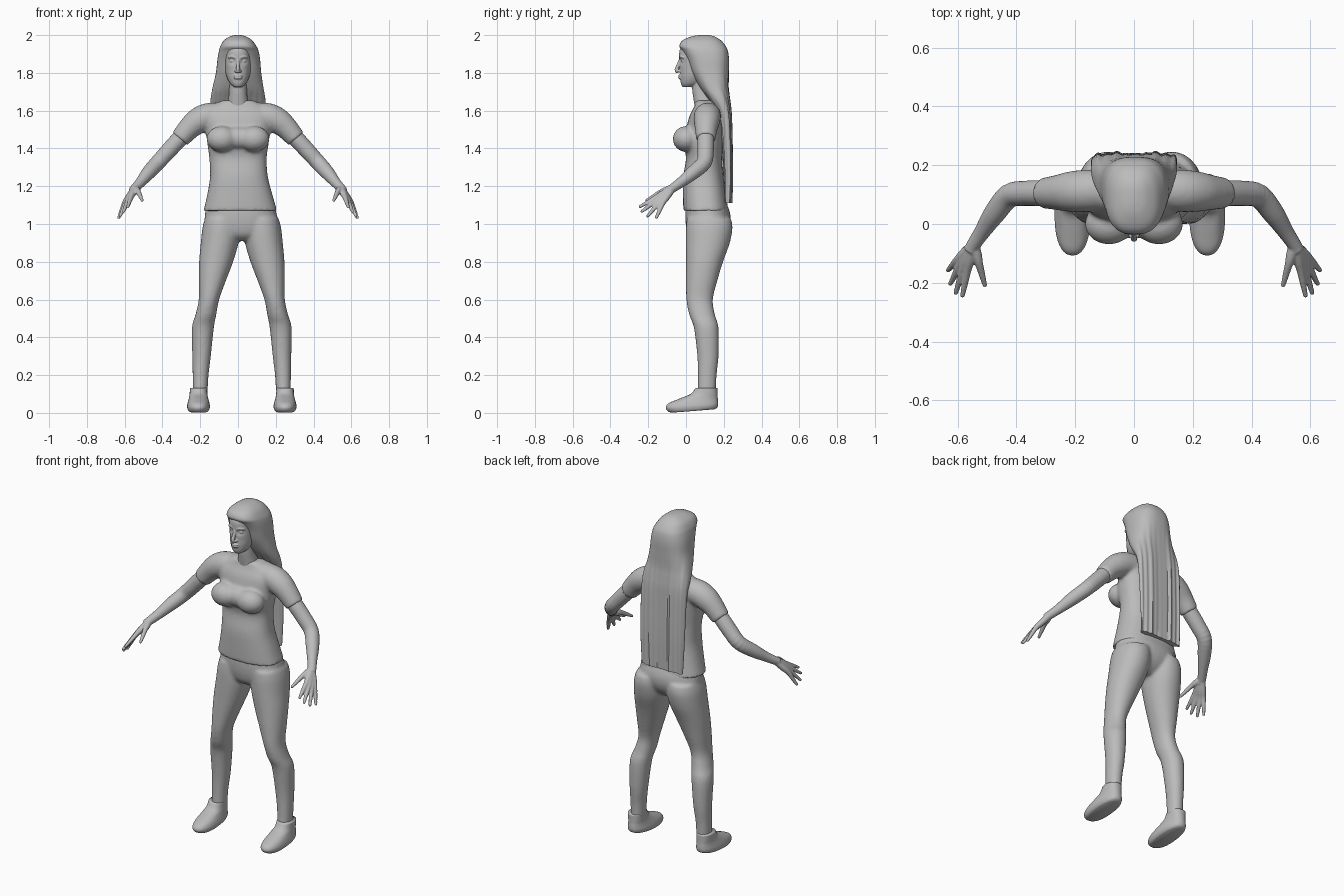
import bpy, bmesh, math
from mathutils import Vector, Matrix

cube = bpy.data.objects.get("Cube")
if cube:
    bpy.data.objects.remove(cube, do_unlink=True)

grey = bpy.data.materials.new("plain_grey")
grey.use_nodes = True
grey.diffuse_color = (0.5, 0.5, 0.5, 1)
grey.node_tree.nodes["Principled BSDF"].inputs["Base Color"].default_value = (0.5, 0.5, 0.5, 1)

LEG_MID = 0.02  # the legs are mirrored about a line slightly to the left


def spline(rows, steps):
    """Catmull-Rom interpolation of rows of numbers."""
    out = []
    for i in range(len(rows) - 1):
        a, b, c, d = (rows[max(0, min(len(rows) - 1, i + k))] for k in (-1, 0, 1, 2))
        for s in range(steps):
            t = s / steps
            out.append([0.5 * (2 * q + (r - p) * t + (2 * p - 5 * q + 4 * r - u) * t * t
                               + (3 * q - p - 3 * r + u) * t ** 3)
                        for p, q, r, u in zip(a, b, c, d)])
    return out + [list(rows[-1])]


def skin(bm, rings):
    """Join rings of points into a closed surface."""
    rings = [[bm.verts.new(p) for p in ring] for ring in rings]
    n = len(rings[0])
    for a, b in zip(rings, rings[1:]):
        for i in range(n):
            j = (i + 1) % n
            bm.faces.new((a[i], a[j], b[j], b[i]))
    bm.faces.new(rings[0])
    bm.faces.new(rings[-1])


def loft(bm, rows, power=2.2, n=40, steps=4, deform=None):
    """Rows are height, centre x, half width, front y, back y."""
    rings = []
    for z, cx, w, front, back in spline(rows, steps):
        ring = []
        for i in range(n):
            a = math.tau * i / n
            c, s = math.cos(a), math.sin(a)
            x = math.copysign(abs(c) ** (2 / power), c) * w
            y = math.copysign(abs(s) ** (2 / power), s) * (back - front) / 2
            p = Vector((cx + x, (front + back) / 2 + y, z))
            ring.append(deform(p, a) if deform else p)
        rings.append(ring)
    skin(bm, rings)


def tube(bm, rows, side=1, n=14, steps=4):
    """Rows are x, y, z, radius."""
    pts = spline(rows, steps)
    rings = []
    for i, (x, y, z, r) in enumerate(pts):
        t = Vector(pts[min(i + 1, len(pts) - 1)][:3]) - Vector(pts[max(i - 1, 0)][:3])
        u = t.cross(Vector((0, 0, 1))).normalized()
        v = t.normalized().cross(u)
        ring = [Vector((x, y, z)) + r * (math.cos(k * math.tau / n) * u + math.sin(k * math.tau / n) * v)
                for k in range(n)]
        rings.append([(p.x * side, p.y, p.z) for p in ring])
    skin(bm, rings)


def ball(bm, centre, radii):
    m = Matrix.Translation(centre) @ Matrix.Diagonal((*radii, 1))
    bmesh.ops.create_uvsphere(bm, u_segments=24, v_segments=16, radius=1, matrix=m)


def finish(name, bm, voxel=0, smooth=4):
    bmesh.ops.recalc_face_normals(bm, faces=bm.faces)
    mesh = bpy.data.meshes.new(name)
    bm.to_mesh(mesh)
    bm.free()
    mesh.materials.append(grey)
    mesh.shade_smooth()
    ob = bpy.data.objects.new(name, mesh)
    bpy.context.collection.objects.link(ob)
    if voxel:
        mod = ob.modifiers.new("merge", 'REMESH')
        mod.mode = 'VOXEL'
        mod.voxel_size = voxel
        mod.use_smooth_shade = True
        mod = ob.modifiers.new("soften", 'SMOOTH')
        mod.factor = 0.5
        mod.iterations = smooth
    return ob


# Head and neck, with eye sockets pressed into the face
def sockets(p, a):
    if p.y < 0.06:
        d = ((abs(p.x) - 0.031) / 0.017) ** 2 + ((p.z - 1.862) / 0.014) ** 2
        p.y += 0.012 * math.exp(-d)
    return p


bm = bmesh.new()
loft(bm, [(1.725, 0, .022, -.018, .04), (1.745, 0, .043, -.027, .08), (1.78, 0, .06, -.031, .12),
          (1.82, 0, .069, -.032, .16), (1.88, 0, .073, -.036, .18), (1.93, 0, .07, -.03, .18),
          (1.97, 0, .045, .01, .14)], n=64, steps=8, deform=sockets)
loft(bm, [(1.6, 0, .065, .05, .17), (1.66, 0, .052, .04, .15), (1.71, 0, .047, .033, .14),
          (1.78, 0, .047, .03, .14)])
tube(bm, [(0, -.028, 1.875, .008), (0, -.04, 1.845, .009), (0, -.051, 1.815, .011), (0, -.042, 1.805, .01)])
for z, r in ((1.785, .006), (1.774, .007)):
    ball(bm, (0, -.033, z), (.023, .009, r))
for s in (1, -1):
    ball(bm, (s * .011, -.038, 1.81), (.009, .009, .007))
    ball(bm, (s * .031, -.014, 1.862), (.013, .011, .007))
    tube(bm, [(.012, -.031, 1.879, .006), (.032, -.027, 1.886, .006), (.052, -.013, 1.88, .005)], s)
finish("head", bm, 0.004, 2)

# Arms and hands
bm = bmesh.new()
wrist = (.545, -.07, 1.19)
fingers = [((.566, -.155, 1.143), (.583, -.243, 1.092)), ((.581, -.153, 1.127), (.606, -.234, 1.066)),
           ((.592, -.14, 1.116), (.624, -.203, 1.042)), ((.6, -.122, 1.112), (.632, -.157, 1.034)),
           ((.527, -.135, 1.168), (.507, -.208, 1.125))]
for s in (1, -1):
    tube(bm, [(.22, .108, 1.54, .042), (.31, .105, 1.45, .044), (.37, .104, 1.385, .043),
              (.425, .095, 1.325, .041), (.475, .035, 1.27, .037), (.515, -.025, 1.222, .028),
              (*wrist, .024), (.555, -.09, 1.178, .024)], s, n=20)
    for knuckle, tip in fingers:
        mid = Vector(knuckle).lerp(Vector(tip), .55)
        tube(bm, [(*wrist, .019), (*Vector(wrist).lerp(Vector(knuckle), .6), .018), (*knuckle, .014),
                  (*mid, .011), (*tip, .008)], s)
        ball(bm, (tip[0] * s, tip[1], tip[2]), (.008, .008, .008))
finish("arms", bm, 0.0045, 2)

# Shirt with short sleeves
bm = bmesh.new()
loft(bm, [(1.07, .012, .195, -.014, .225), (1.15, .01, .174, -.016, .212), (1.25, .005, .153, -.015, .197),
          (1.35, 0, .152, 0, .19), (1.43, 0, .163, -.015, .197), (1.5, 0, .172, 0, .2),
          (1.57, 0, .185, .018, .195), (1.62, 0, .15, .043, .185), (1.655, 0, .08, .052, .165)], power=2.4)
ball(bm, (0, .01, 1.455), (.11, .058, .06))
for s in (1, -1):
    ball(bm, (s * .085, 0, 1.45), (.082, .07, .068))
    tube(bm, [(.08, .118, 1.575, .068), (.16, .113, 1.568, .072), (.215, .11, 1.543, .069),
              (.26, .107, 1.505, .06), (.308, .105, 1.45, .052)], s, n=24)
finish("shirt", bm, 0.009, 6)

# Trousers: pelvis and two legs
bm = bmesh.new()
loft(bm, [(1.11, .012, .178, 0, .215), (1.05, .015, .19, -.004, .235), (.99, .018, .19, 0, .23),
          (.94, .02, .14, .015, .2), (.91, .02, .08, .05, .16)])
leg = [(1.03, .1, .095, .005, .238), (.98, .108, .1, 0, .246), (.9, .117, .1, -.001, .232),
       (.8, .136, .09, 0, .196), (.7, .156, .072, 0, .166), (.6, .174, .054, .002, .142),
       (.52, .19, .055, .017, .153), (.45, .206, .058, .042, .172), (.3, .213, .049, .06, .172),
       (.2, .218, .042, .063, .162), (.11, .22, .039, .062, .158)]
for s in (1, -1):
    loft(bm, [(z, LEG_MID + s * x, w, f, b) for z, x, w, f, b in leg], power=2.1)
finish("trousers", bm, 0.009, 5)

# Shoes, with the heel raised a little
def lift_heel(p, a):
    p.z += .018 * max(0, (p.y + .05) / .22) * max(0, 1 - p.z / .1)
    return p


for s, label in ((1, "left"), (-1, "right")):
    bm = bmesh.new()
    rows = [(.003, .05, -.085, .15), (.012, .057, -.1, .164), (.03, .061, -.107, .17), (.052, .057, -.09, .17),
            (.075, .051, -.035, .168), (.1, .047, .025, .167), (.132, .046, .05, .166)]
    loft(bm, [(z, LEG_MID + s * .229, w, f, b) for z, w, f, b in rows], power=2.3, deform=lift_heel)
    finish(label + "_shoe", bm)


# Long hair: cap around the head running into a flat fall down the back
def strands(p, a):
    if p.y > .1:
        depth = min(1, max(0, (1.85 - p.z) / .3))
        p.y += depth * (.003 * math.sin(p.x * 190) + .002 * math.sin(p.x * 95 + 1) - .006 * math.exp(-(p.x / .04) ** 2))
    return p


bm = bmesh.new()
loft(bm, [(2.0, 0, .015, .07, .12), (1.993, 0, .042, .03, .15), (1.972, 0, .075, -.018, .185),
          (1.942, .002, .095, -.035, .21), (1.915, .004, .105, -.018, .222), (1.87, .004, .113, .005, .228),
          (1.8, .003, .12, .03, .228), (1.72, 0, .135, .075, .228), (1.66, 0, .145, .12, .234),
          (1.6, 0, .146, .16, .24), (1.5, 0, .146, .185, .243), (1.3, 0, .143, .2, .246),
          (1.11, 0, .135, .205, .243)], power=2.6, n=96, steps=5, deform=strands)
hair = finish("hair", bm)
bpy.ops.object.select_all(action='DESELECT')
hair.select_set(True)
bpy.context.view_layer.objects.active = hair
bpy.ops.object.shade_smooth_by_angle(angle=math.radians(40))
